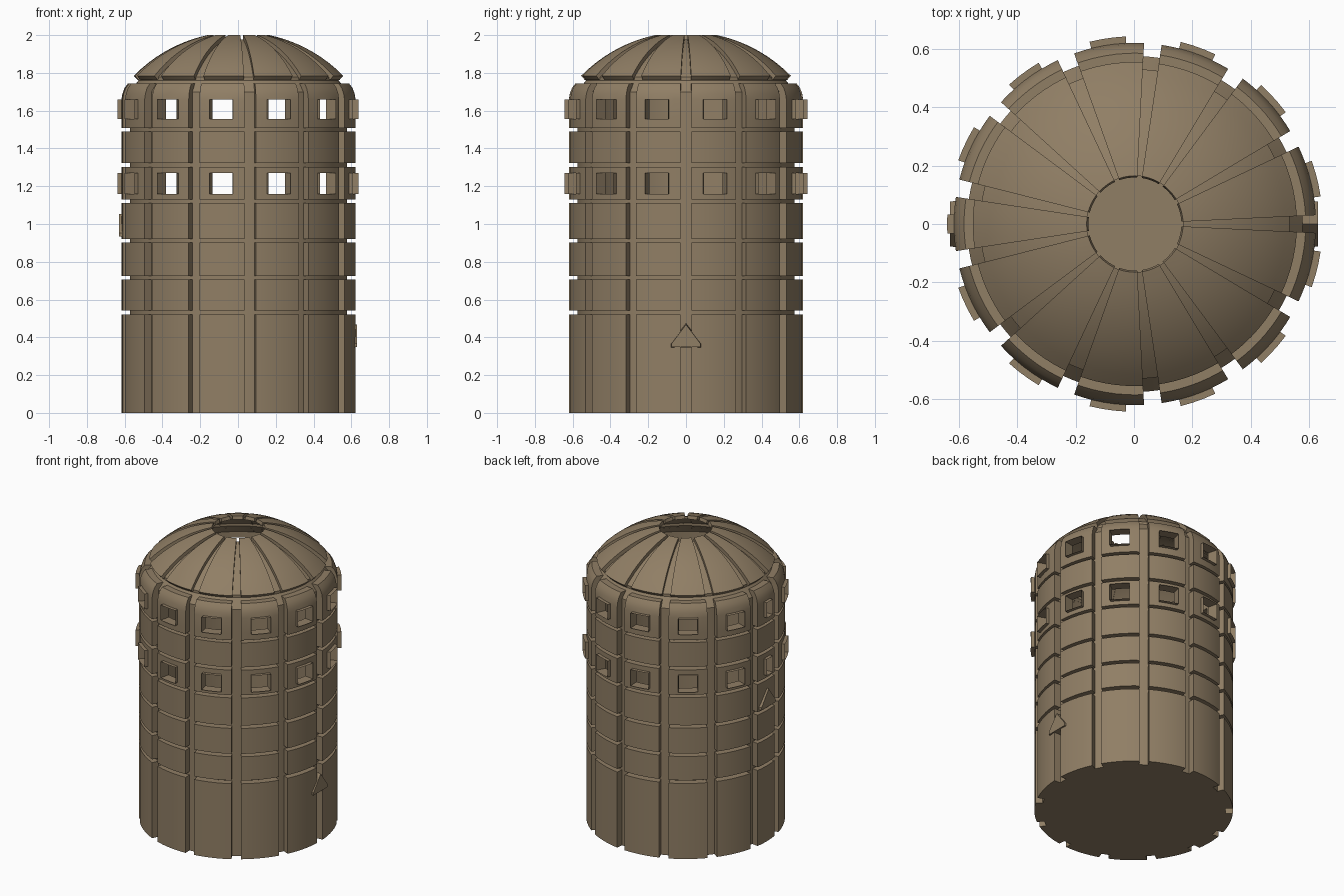
import bpy, bmesh
from math import sin, cos, radians, sqrt

if "Cube" in bpy.data.objects:
    bpy.data.objects.remove(bpy.data.objects["Cube"])

S = 28.1            # angle from one vertical groove to the next
G = 2.8             # half angle of a groove
MARGIN = 5.65       # panel edge to window edge
R, RB, RW = 0.62, 0.575, 0.643   # panel, recessed wall, window frame radii
LOW, HIGH = (1.158, 1.27), (1.555, 1.66)   # window heights
DC = 1.2395         # dome sphere centre height

mat = bpy.data.materials.new("tan_stone")
mat.diffuse_color = (0.28, 0.21, 0.13, 1)
mat.use_nodes = True
mat.node_tree.nodes["Principled BSDF"].inputs["Base Color"].default_value = mat.diffuse_color


def pos(r, z, t):
    t = radians(t)
    return (r * cos(t) + 0.003, r * sin(t), z)


def finish(bm, name, recalc=True):
    if recalc:
        bmesh.ops.recalc_face_normals(bm, faces=bm.faces)
    me = bpy.data.meshes.new(name)
    bm.to_mesh(me)
    bm.free()
    ob = bpy.data.objects.new(name, me)
    bpy.context.collection.objects.link(ob)
    me.materials.append(mat)
    bpy.ops.object.select_all(action='DESELECT')
    ob.select_set(True)
    bpy.context.view_layer.objects.active = ob
    bpy.ops.object.shade_smooth_by_angle(angle=radians(30))
    return ob


def dome(rho, r):
    return (r, DC + sqrt(rho * rho - r * r))


def span_angles(a, b):
    w0, w1 = a + MARGIN, b - MARGIN
    return [a, (a + w0) / 2, w0, w0 + (w1 - w0) / 3, w1 - (w1 - w0) / 3, w1, (w1 + b) / 2, b]


def bridge(bm, la, lb):
    n = len(la)
    for i in range(n):
        j = (i + 1) % n
        bm.faces.new((la[i], lb[i], lb[j], la[j]))


def ring(i0, i1, j0, j1):
    return ([(i0, j) for j in range(j0, j1)] + [(i, j1) for i in range(i0, i1)]
            + [(i1, j) for j in range(j1, j0, -1)] + [(i, j0) for i in range(i1, i0, -1)])


def panel(bm, ths, prof, inner, win=None):
    # raised curved plate with edge walls and an optional framed window
    v = [[bm.verts.new(pos(r, z, t)) for t in ths] for r, z in prof]
    n, m = len(prof) - 1, len(ths) - 1
    for i in range(n):
        zm = (prof[i][1] + prof[i + 1][1]) / 2
        for j in range(m):
            if win and win[0] < zm < win[1] and 2 <= j < 5:
                continue
            bm.faces.new((v[i][j], v[i][j + 1], v[i + 1][j + 1], v[i + 1][j]))
    edge = ring(0, n, 0, m)
    bridge(bm, [v[i][j] for i, j in edge],
           [bm.verts.new(pos(*inner[i], ths[j])) for i, j in edge])
    if win:
        zs = [p[1] for p in prof]
        hole = ring(zs.index(win[0]), zs.index(win[1]), 2, 5)
        front, lip, back = [[bm.verts.new(pos(r, prof[i][1], ths[j])) for i, j in hole]
                            for r in (RW, RW - 0.002, RB)]
        bridge(bm, [v[i][j] for i, j in hole], front)
        bridge(bm, front, lip)
        bridge(bm, lip, back)


# panel angular ranges, mirrored about y = 0, plus the narrower one on -x
spans = []
for k in range(6):
    a, b = k * S + G, (k + 1) * S - G
    spans += [span_angles(a, b), span_angles(360 - b, 360 - a)]
spans.append(span_angles(6 * S + G, 360 - 6 * S - G))
spans.sort()

# wall panel tiers
tiers = [("base_panels", [(R, 0), (R, 0.52)], None)]
for i, (z0, z1) in enumerate([(0.542, 0.706), (0.726, 0.901), (0.921, 1.111), (1.322, 1.49)]):
    tiers.append((f"wall_panels_{i + 1}", [(R, z0), (R, z1)], None))
tiers.append(("lower_window_panels", [(R, 1.13), (R, LOW[0]), (R, LOW[1]), (R, 1.302)], LOW))
tiers.append(("upper_window_panels",
              [(R, 1.508), (R, HIGH[0]), (R, HIGH[1]), (0.615, 1.69), (0.604, 1.72), (0.585, 1.745)], HIGH))
for name, prof, win in tiers:
    bm = bmesh.new()
    inner = [(min(RB, r - 0.045), z) for r, z in prof]
    for ths in spans:
        panel(bm, ths, prof, inner, win)
    finish(bm, name)

# dome panels
rs = [0.555 - 0.39 * i / 10 for i in range(11)]
bm = bmesh.new()
for ths in spans:
    panel(bm, ths, [dome(0.778, r) for r in rs],
          [(r * 0.965, dome(0.778, r)[1] - 0.022) for r in rs])
finish(bm, "dome_panels")

# recessed shell behind the panels, with window openings
prof = [(RB, 0), (RB, LOW[0]), (RB, LOW[1]), (RB, HIGH[0]), (RB, HIGH[1]), (RB, 1.70), (0.53, 1.76)]
prof += [dome(0.755, 0.53 - 0.365 * i / 10) for i in range(11)]
ths = sorted([t for s in spans for t in s] + [0] + [k * S for k in range(1, 7)]
             + [360 - k * S for k in range(1, 7)])
holes = [(s[2], s[5]) for s in spans]
bm = bmesh.new()
v = [[bm.verts.new(pos(r, z, t)) for t in ths] for r, z in prof]
for i in range(len(prof) - 1):
    for j in range(len(ths)):
        k = (j + 1) % len(ths)
        tm = (ths[j] + (ths[k] if k else 360)) / 2
        if i in (1, 3) and any(a < tm < b for a, b in holes):
            continue
        bm.faces.new((v[i][j], v[i][k], v[i + 1][k], v[i + 1][j]))
bm.faces.new(v[0][::-1])   # floor
finish(bm, "inner_shell", False)


# arrow markers on the two sides
def arrow(name, side, z0):
    bm = bmesh.new()
    back, front = [], []
    for y, z in [(-0.085, 0), (0.085, 0), (0.085, 0.02), (0, 0.13), (-0.085, 0.02)]:
        back.append(bm.verts.new((side * 0.57, y, z0 + z)))
        front.append(bm.verts.new((side * 0.63, y * 0.9, z0 + z * 0.92 + 0.003)))
    bridge(bm, back, front)
    bm.faces.new(back)
    bm.faces.new(front)
    finish(bm, name)


arrow("right_arrow", 1, 0.345)
arrow("left_arrow", -1, 0.93)
